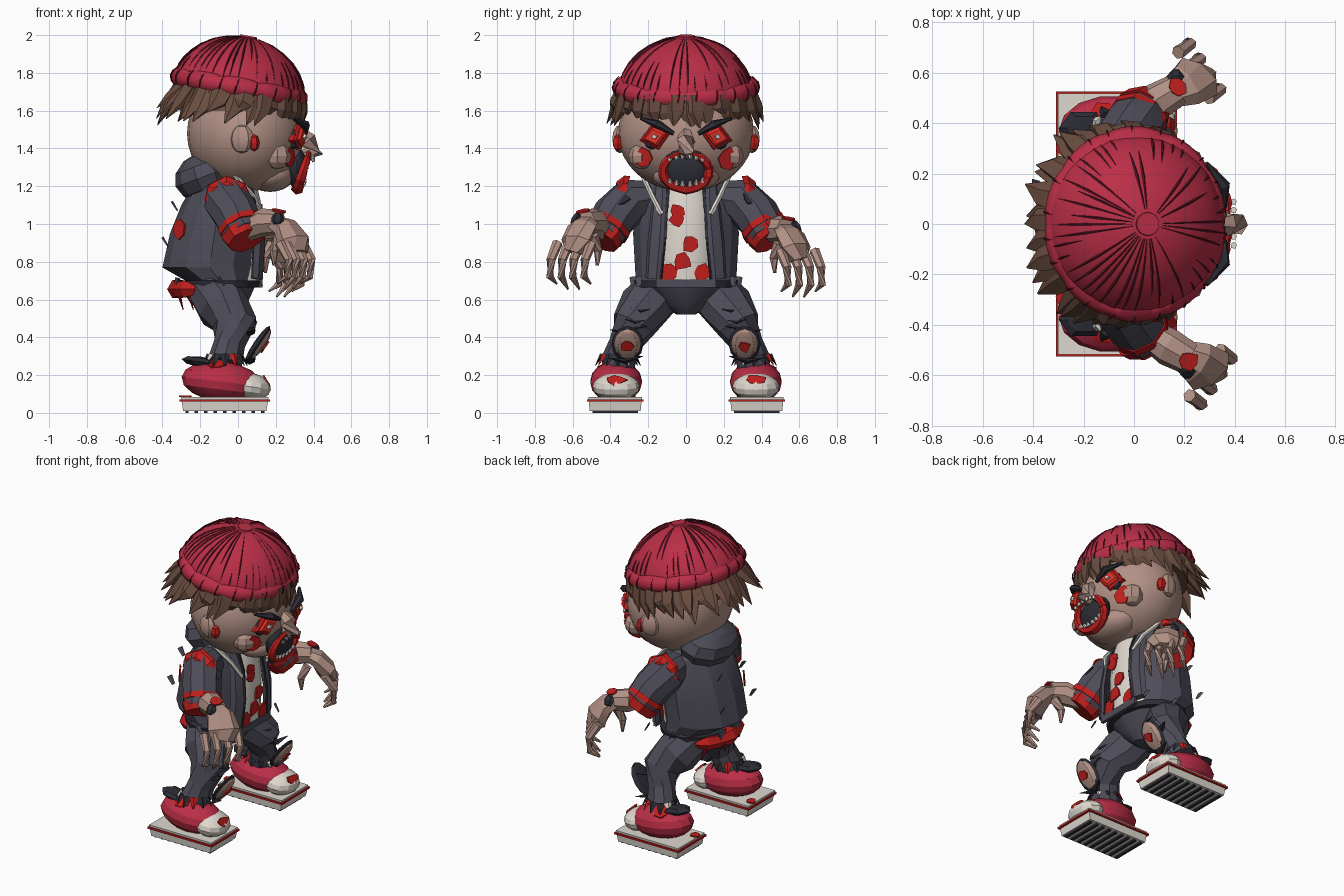
import bpy, bmesh, math, random
from mathutils import Vector as V, Matrix, Euler

if "Cube" in bpy.data.objects:
    bpy.data.objects.remove(bpy.data.objects["Cube"])

random.seed(4)
TAU = math.tau


def colour(name, r, g, b):
    m = bpy.data.materials.new(name)
    m.diffuse_color = [(c / 255 / 12.92 if c < 11 else ((c / 255 + .055) / 1.055) ** 2.4) for c in (r, g, b)] + [1]
    m.use_nodes = True
    m.node_tree.nodes["Principled BSDF"].inputs["Base Color"].default_value = m.diffuse_color
    return m


SKIN = colour("skin", 178, 145, 133)
KNIT = colour("crimson_knit", 186, 46, 70)
SEAM = colour("dark_seam", 92, 20, 36)
HAIR = colour("brown_hair", 105, 76, 62)
CLOTH = colour("charcoal_cloth", 78, 76, 88)
PALE = colour("off_white", 222, 215, 206)
BLOOD = colour("blood_red", 190, 30, 28)
BLACK = colour("near_black", 44, 44, 53)
GLOW = colour("glowing_red", 235, 50, 38)


def part(name, mat, shapes, angle=35):
    """Skin each list of rings into a capped solid, all in one object."""
    bm = bmesh.new()
    for rings in shapes:
        rows = [[bm.verts.new(p) for p in r] for r in rings]
        n = len(rows[0])
        for a, b in zip(rows, rows[1:]):
            for i in range(n):
                bm.faces.new((a[i], a[(i + 1) % n], b[(i + 1) % n], b[i]))
        bm.faces.new(rows[0])
        bm.faces.new(rows[-1])
    bmesh.ops.recalc_face_normals(bm, faces=bm.faces)
    me = bpy.data.meshes.new(name)
    bm.to_mesh(me)
    bm.free()
    me.materials.append(mat)
    me.shade_smooth()
    me.set_sharp_from_angle(angle=math.radians(angle))
    ob = bpy.data.objects.new(name, me)
    bpy.context.collection.objects.link(ob)
    return ob


def tube(pts, radii, sides=8, flat=1, ref=(.1, .2, 1), jag=0):
    """Rings along a path; flat squashes them along ref, jag roughens the outline."""
    pts = [V(p) for p in pts]
    radii = [radii] * len(pts) if isinstance(radii, (int, float)) else radii
    rough = [1 + random.uniform(-jag, jag) for _ in range(sides)]
    out = []
    for i, p in enumerate(pts):
        t = (pts[min(i + 1, len(pts) - 1)] - pts[max(i - 1, 0)]).normalized()
        u = t.cross(V(ref)).normalized()
        v = u.cross(t)
        out.append([p + (u * math.cos(k * TAU / sides) + v * flat * math.sin(k * TAU / sides)) * radii[i] * rough[k]
                    for k in range(sides)])
    return out


def ball(c, r, rot=(0, 0, 0), seg=16, rows=10):
    m = Euler(rot).to_matrix()
    out = []
    for j in range(rows + 1):
        a = -math.pi / 2 + math.pi * min(max(j / rows, .01), .99)
        out.append([V(c) + m @ V((r[0] * math.cos(a) * math.cos(k * TAU / seg),
                                  r[1] * math.cos(a) * math.sin(k * TAU / seg), r[2] * math.sin(a)))
                    for k in range(seg)])
    return out


def loft(rows, seg=16):
    """Horizontal ovals given as z, centre x, radius x, radius y."""
    return [[V((cx + rx * math.cos(k * TAU / seg), ry * math.sin(k * TAU / seg), z)) for k in range(seg)]
            for z, cx, rx, ry in rows]


def box(c, h):
    return [[V((c[0] + sx * h[0], c[1] + sy * h[1], c[2] + z * h[2]))
             for sx, sy in ((-1, -1), (1, -1), (1, 1), (-1, 1))] for z in (-1, 1)]


def splat(c, normal, r, sides=7, flat=1, jag=.25):
    c, n = V(c), V(normal).normalized()
    return tube([c, c + n * .009], r, sides, flat, (.1, .02, 1), jag)


# Head and jaw
part("head", SKIN, [ball((.04, 0, 1.48), (.31, .36, .31), seg=24, rows=16), ball((.17, 0, 1.26), (.13, .18, .09))])
part("nose", SKIN, [tube([(.31, 0, 1.50), (.37, 0, 1.44), (.41, 0, 1.385), (.34, 0, 1.365)], [.025, .05, .045, .03], 6)], 20)
part("hair_cap", HAIR, [loft([(1.60, .01, .32, .362), (1.70, 0, .32, .34), (1.78, 0, .22, .24)], 24)])

# Broad hair locks, flaring out at the back and hanging over the brow
locks = []
for row in range(2):
    for k in range(19):
        a = (k + .5 * row + random.uniform(-.2, .2)) * TAU / 19
        d = V((math.cos(a), math.sin(a) * 1.06, 0))
        back = (1 - d.x) / 2
        drop = random.uniform(.14, .21) - .03 * row
        root = V((.01, 0, 1.68 + .05 * back)) + d * (.32 + .01 * row)
        sweep = V((-.07 * abs(d.y), 0, 0))
        mid = root + d * (.01 + .05 * back) + V((0, 0, -drop * .5)) + sweep * .3
        tip = root + d * (.01 + .10 * back) + V((0, random.uniform(-.03, .03), -drop)) + sweep
        locks.append(tube([root, mid, tip], [.06, .052, .003], 5, .45, d))
part("hair_locks", HAIR, locks, 20)

# Knitted cap, built upright and tipped forward
tip_hat = Matrix.Translation((.005, 0, 1.725)) @ Matrix.Rotation(math.radians(10.5), 4, 'Y')


def dome(a, lift=0):
    return (.35 + lift) * math.cos(a), .02 + (.25 + lift) * math.sin(a) ** 1.3


crown = []
for j in range(11):
    r, z = dome(j / 10 * 1.54)
    crown.append((z, 0, r, r))
hat = [part("cap_crown", KNIT, [loft(crown, 40)])]
N = 80
ring = [(.32 * math.cos(k * TAU / N), .34 * math.sin(k * TAU / N), -.003) for k in range(N + 2)]
hat.append(part("cap_roll", KNIT, [tube(ring, [.040 + .008 * abs(math.sin(k * TAU / N * 5)) ** .5 for k in range(N + 2)],
                                        8, 1.15, (0, 0, 1))], 50))
hat.append(part("cap_button", KNIT, [loft([(.25, 0, .05, .05), (.276, 0, .045, .045)])]))
seams, stitches = [], []
for k in range(44):
    a = (k + random.uniform(-.3, .3)) * TAU / 44
    lo, hi = random.choice([(.1, .75), (.25, 1.4), (.1, 1.4), (.6, 1.4), (.12, .5)])
    path = []
    for i in range(7):
        r, z = dome(lo + (hi - lo) * i / 6, .001)
        path.append((r * math.cos(a), r * math.sin(a), z))
    seams.append(tube(path, [.001, .003, .005, .006, .004, .003, .001], 4))
    if k % 2:
        stitches.append(tube([((.32 + .049 * math.cos(b)) * math.cos(a + .02 * b),
                               (.34 + .049 * math.cos(b)) * math.sin(a + .02 * b), .054 * math.sin(b) - .003)
                              for b in (-1, -.5, 0, .5, 1)], [.001, .004, .005, .004, .001], 4))
hat += [part("cap_seams", SEAM, seams), part("cap_stitches", SEAM, stitches)]
for ob in hat:
    ob.data.transform(tip_hat)

# Mouth: torn lips around a dark opening, with small teeth
M = 28
lip = [(.345 + .30 * .1 * math.sin(k * TAU / M), .122 * math.cos(k * TAU / M), 1.282 + .092 * math.sin(k * TAU / M))
       for k in range(M + 2)]
part("lips", BLOOD, [tube(lip, [.024 - .009 * math.sin(k * TAU / M) + random.uniform(-.005, .005) for k in range(M + 2)],
                          6, 1, (1, 0, -.3))], 20)
part("mouth_opening", BLACK, [ball((.312, 0, 1.295), (.055, .13, .11))])
part("teeth", PALE, [tube([(.37 + s * .025, y, 1.285 + s * (.08 - 2.5 * y * y)),
                           (.38 + s * .02, y, 1.285 + s * (.06 - 2.2 * y * y))], [.014, .006], 5)
                     for s in (-1, 1) for y in (-.085, -.05, -.018, .022, .055, .088)], 20)

# Jacket, shirt, belt and hips
part("jacket_body", CLOTH, [loft([(.69, -.09, .17, .265), (.77, -.15, .25, .27), (.95, -.125, .235, .28),
                                  (1.10, -.10, .20, .27), (1.20, -.08, .16, .24), (1.27, -.06, .10, .14)], 12)], 20)
part("hood", CLOTH, [ball((-.17, 0, 1.255), (.17, .235, .13), (0, -.35, 0), 10, 6)], 25)
part("shirt", PALE, [loft([(.70, .0, .125, .16), (.95, .0, .135, .165), (1.12, .0, .12, .15), (1.24, .0, .09, .10)])])
part("belt", BLACK, [loft([(.665, -.10, .215, .275), (.70, -.10, .22, .28)])])
part("belt_front", CLOTH, [box((.12, 0, .685), (.01, .16, .022))])
part("hips", CLOTH, [loft([(.52, -.09, .08, .05), (.58, -.10, .15, .14), (.67, -.11, .20, .25)], 12)])
part("shirt_stains", BLOOD, [splat((.121, -.045, 1.07, ), (1, 0, 0), .04), splat((.126, -.045, 1.02), (1, 0, 0), .04)]
     + [splat((x, y, z), (1, 0, 0), r) for x, y, z, r in
        ((.134, .02, .9, .045), (.132, -.02, .8, .045), (.117, -.09, .74, .045), (.117, .09, .74, .045))], 20)

# Torn hem: a red band hanging under the back with ragged points
arc = [V((-.12 - .20 * math.cos(a), .23 * math.sin(a), .655)) for a in (-1.1, -.75, -.35, 0, .35, .75, 1.1)]
part("torn_hem", BLOOD, [tube(arc, [.03, .05, .045, .055, .045, .05, .03], 6, 1, (0, 0, 1))], 20)
part("hem_points", BLOOD, [tube([p, p + V((.03, 0, -.11))], [.045, .008], 5, .3, (1, 0, .1)) for p in arc[1::2]], 20)
part("hem_rags", CLOTH, [tube([p + V((-.01, 0, .06)), p + V((-.035, 0, -.03))], [.05, .01], 5, .3, (1, 0, .1))
                         for p in arc[2:5:2]], 20)
part("jacket_tear", BLOOD, [splat((-.31, -.17, .97), (-1, -.7, .1), .05)])


def side(name, mat, s, shapes, angle=25):
    """One of a left and right pair, mirrored across the middle."""
    part(("left_" if s > 0 else "right_") + name, mat,
         [[[V((p.x, p.y * s, p.z)) for p in r] for r in rings] for rings in shapes], angle)


for s in (1, -1):
    # Face details; the eyes are nested diamonds
    side("ear", SKIN, s, [ball((.02, .35, 1.45), (.065, .04, .075), (0, 0, .3), 8, 6)])
    side("ear_wound", BLOOD, s, [ball((.085, .36, 1.43), (.03, .032, .045), (0, 0, 0), 6, 4)])
    side("cheek", SKIN, s, [ball((.21, .235, 1.36), (.07, .07, .07), (0, 0, 0), 8, 6)])
    side("cheek_wound", BLOOD, s, [splat((.272, .22, 1.35), (1, .55, -.1), .055)])
    look = V((1, .35, 0))
    side("eye_socket", BLACK, s, [ball((.275, .155, 1.455), (.045, .08, .065), (-.2, 0, -.4), 8, 6)])
    for name, mat, off, r in (("eye_rim", BLOOD, .32, .09), ("eye", GLOW, .336, .068), ("pupil", PALE, .35, .02)):
        c = V((off, .165, 1.462))
        side(name, mat, s, [tube([c - look * .035, c, c + look * .012], [r, r, r * .75], 4, .78, (0, .25, 1))])
    side("brow", BLACK, s, [tube([(.355, .065, 1.478), (.355, .15, 1.528), (.29, .24, 1.558)], [.014, .028, .008], 6, .8)])

    # Jacket front edges, zips, drawstrings and shards
    edge = [(.03, .13, 1.23), (.09, .14, 1.08), (.11, .155, .9), (.10, .17, .71)]
    side("lapel", CLOTH, s, [tube(edge, [.035, .05, .055, .05], 6, .5, (1, .5, 0))])
    side("zip", BLACK, s, [tube([(p[0] + .022, p[1] - .038, p[2]) for p in edge], .010, 4)])
    side("drawstring", PALE, s, [tube([(-.02, .23, 1.26), (.08, .18, 1.15), (.12, .13, 1.05)], .014, 6)])
    side("loose_shards", CLOTH, s, [tube([(x, y, z), (x + .03, y, z - .05)], [.02, .012], 4, .3)
                                    for x, y, z in ((-.35, .12, 1.12), (-.40, .16, .93), (-.1, .28, .72), (.1, .25, .72))])

    # Sleeve with torn shoulder and cuff
    side("sleeve", CLOTH, s, [tube([(-.07, .18, 1.14), (-.06, .29, 1.125), (-.01, .375, 1.045), (.035, .435, .945)],
                                   [.09, .125, .122, .114], 9)])
    side("shoulder_tear", BLOOD, s, [tube([(-.165, .34, 1.12), (-.14, .34, 1.19), (-.06, .335, 1.225), (.02, .34, 1.19),
                                           (.065, .33, 1.12)], [.015, .035, .05, .045, .012], 6, .45, (0, .6, .8))])
    side("cuff_band", BLOOD, s, [tube([(.008, .40, 1.0), (.02, .418, .972)], .123, 9, jag=.04)])
    side("cuff_lining", BLOOD, s, [tube([(.025, .425, .96), (.048, .455, .915)], [.12, .105], 9, jag=.06)])
    side("sleeve_patches", BLACK, s, [splat((.065, .34, 1.13), (.8, .3, .7), .04), splat((.09, .40, 1.04), (.8, .3, .4), .03)])

    # Forearm, hand and hanging fingers
    o = V((-.025, 0, -.02)) if s > 0 else V((.02, 0, .02))
    side("forearm", SKIN, s, [tube([V((.05, .43, .97)), V((.12, .49, .99)) + o, V((.20, .535, .99)) + o],
                                   [.06, .075, .065], 8)])
    side("palm", SKIN, s, [tube([V(p) + o for p in ((.16, .515, .995), (.23, .55, .96), (.275, .58, .89), (.28, .60, .83))],
                                [.06, .09, .105, .075], 7, .6)])
    side("wrist_strap", BLACK, s, [ball(V((.19, .585, 1.005)) + o, (.035, .025, .04), (.5, 0, 0), 6, 4)])
    side("wrist_wound", BLOOD, s, [splat(V((.195, .54, 1.045)) + o, (.2, .2, 1), .038)])
    fingers = [tube([V(p) + o for p in ((.20, .49, .92), (.17, .465, .84), (.17, .47, .76))], [.03, .024, .008], 6)]
    for i in range(4):
        x, y, low = .35 - .04 * i, .50 + .06 * i, .03 * abs(i - 1.5)
        fingers.append(tube([V(p) + o for p in ((x - .03, y, .88), (x + .02, y + .035, .79),
                                                (x + .01, y + .04, .70), (x - .04, y + .005, .62 + low))],
                            [.028, .024, .021, .006], 6))
    side("fingers", SKIN, s, fingers)

    # Trouser leg, exposed knee and rags
    side("trouser_leg", CLOTH, s, [tube([(-.14, .13, .65), (-.08, .22, .56), (-.015, .275, .47), (-.045, .325, .36),
                                         (-.07, .36, .26)], [.13, .14, .12, .085, .095], 9)])
    side("knee_rag", BLACK, s, [ball((.105, .31, .365), (.022, .085, .115), (0, .6, 0), 8, 6)])
    side("knee", SKIN, s, [ball((.118, .31, .365), (.028, .07, .095), (0, .6, 0), 8, 6)])
    side("knee_wound", BLOOD, s, [splat((.140, .31, .352), (.83, 0, -.56), .032)])
    rags = [[], [], []]
    for k in range(12):
        a = k * TAU / 12
        d = V((math.cos(a), math.sin(a), 0))
        c = V((-.07, .36, .31)) + d * .085
        rags[(0, 0, 1, 0, 0, 2)[k % 6]].append(tube([c, c + d * .035 + V((0, 0, -.06))], [.028, .004], 4, .4, d))
    for y, z in ((.21, .46), (.40, .44), (.23, .30), (.41, .29)):
        rags[0].append(tube([(.06, .31, z - .02), (.09, y, z)], [.03, .004], 4, .5))
    for name, mat, shapes in zip(("torn_rags", "bloody_rags", "pale_threads"), (BLACK, BLOOD, PALE), rags):
        side(name, mat, s, shapes)
    side("thigh_slits", BLACK, s, [tube([(x, y - .05, z + .01), (x + .01, y, z), (x, y + .05, z + .015)], [.002, .009, .002], 4)
                                   for x, y, z in ((.025, .21, .60), (.06, .24, .54), (.085, .27, .48))])

    # Shoe; the sole narrows slightly towards the ground
    side("shoe_upper", KNIT, s, [ball((-.085, .37, .165), (.215, .14, .108), (0, .12, 0), 14, 8)])
    side("shoe_toe", PALE, s, [ball((.07, .37, .138), (.105, .125, .072), (0, .15, 0), 12, 8)])
    side("shoe_flap", BLACK, s, [ball((-.20, .38, .27), (.10, .075, .028), (0, .15, 0), 6, 4)])
    side("shoe_stains", BLOOD, s, [splat((.145, .37, .172), (.85, 0, .5), .05, flat=.6), splat((-.12, .43, .255), (0, .5, 1), .05),
                                   splat((-.28, .30, .084), (0, 0, 1), .03)])
    side("sole", PALE, s, [[[V((-.07 + (p.x + .07) * k, .375 + (p.y - .375) * k, p.z)) for p in r] for r, k in
                            zip(box((-.07, .375, .048), (.232, .142, .037)), (.95, 1))]])
    side("sole_stripe", BLOOD, s, [box((-.07, .375, .066), (.24, .15, .006))])
    side("sole_tread", BLACK, s, [box((-.07 + (k - 4) * .05, .375, .010), (.009, .12, .010)) for k in range(9)])
